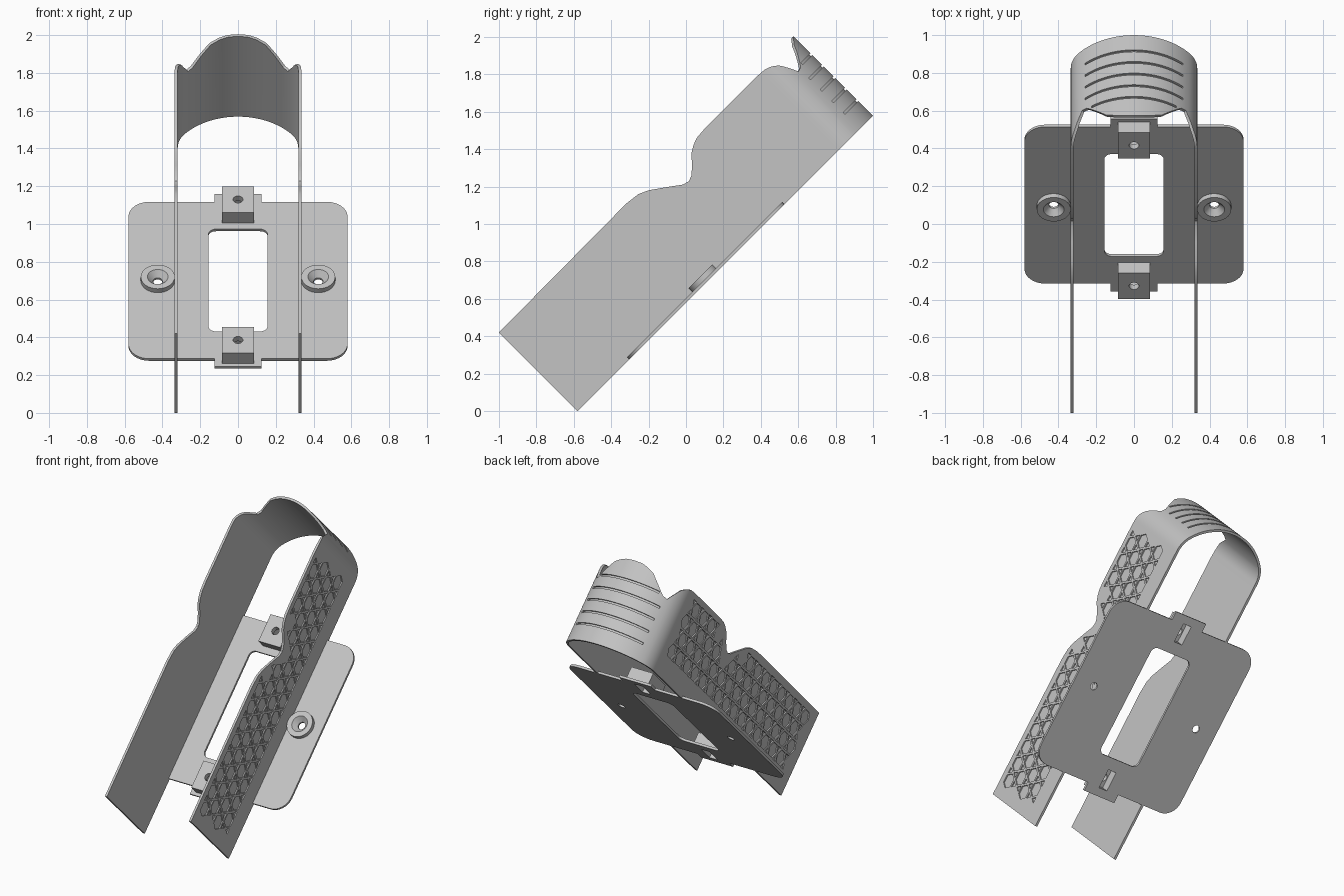
import bpy, bmesh, math
from mathutils import Matrix, Vector

cube = bpy.data.objects.get("Cube")
if cube:
    bpy.data.objects.remove(cube)

grey = bpy.data.materials.new("matte grey")
grey.use_nodes = True
GREY = (0.55, 0.55, 0.55, 1)
grey.diffuse_color = GREY
grey.node_tree.nodes["Principled BSDF"].inputs["Base Color"].default_value = GREY

# Parts are laid out flat as (x, along, up), then leaned back by 45 degrees
LEAN = Matrix.Translation((0, -0.58, 0)) @ Matrix.Rotation(math.radians(45), 4, 'X')
MID = 0.977       # middle of the mounting plate
HALF = 0.335      # outer half width of the holder
WALL = 0.016
RADIUS = 0.386    # curve of the end cap
HUB = 1.848       # centre of that curve


def finish(name, bm):
    bmesh.ops.recalc_face_normals(bm, faces=bm.faces)
    mesh = bpy.data.meshes.new(name)
    bm.to_mesh(mesh)
    bm.free()
    mesh.materials.append(grey)
    ob = bpy.data.objects.new(name, mesh)
    ob.matrix_world = LEAN
    bpy.context.collection.objects.link(ob)
    return ob


def prism(bm, outline, offset):
    low = [bm.verts.new(p) for p in outline]
    high = [bm.verts.new(Vector(p) + Vector(offset)) for p in outline]
    bm.faces.new(low)
    bm.faces.new(high)
    for i in range(len(low)):
        j = (i + 1) % len(low)
        bm.faces.new((low[i], low[j], high[j], high[i]))


def slab(bm, half_x, u0, u1, v0, v1, radius=0.0):
    """Rectangular slab with optional rounded corners."""
    if radius:
        pts = []
        for k, (cx, cu) in enumerate([(1, 1), (-1, 1), (-1, -1), (1, -1)]):
            mid_x = cx * (half_x - radius)
            mid_u = (u1 - radius) if cu > 0 else (u0 + radius)
            for s in range(9):
                a = math.pi / 2 * (k + s / 8)
                pts.append((mid_x + radius * math.cos(a), mid_u + radius * math.sin(a), v0))
    else:
        pts = [(half_x, u1, v0), (-half_x, u1, v0), (-half_x, u0, v0), (half_x, u0, v0)]
    prism(bm, pts, (0, 0, v1 - v0))


def cone(bm, x, u, v0, v1, r0, r1):
    bmesh.ops.create_cone(bm, cap_ends=True, segments=32, radius1=r0, radius2=r1,
                          depth=v1 - v0, matrix=Matrix.Translation((x, u, (v0 + v1) / 2)))


def cut(targets, bm):
    cutter = finish("cutter", bm)
    cutter.hide_render = True
    for ob in targets:
        mod = ob.modifiers.new("cut", 'BOOLEAN')
        mod.operation, mod.solver, mod.object = 'DIFFERENCE', 'EXACT', cutter
        bpy.context.view_layer.objects.active = ob
        bpy.ops.object.modifier_apply(modifier=mod.name)
    bpy.data.objects.remove(cutter)


def lerp(table, t):
    for (a, va), (b, vb) in zip(table, table[1:]):
        if t <= b:
            return va + (vb - va) * max(0, t - a) / (b - a)
    return table[-1][1]


# Upper edge height: along the side panels, and across the end cap
SIDE = [(0, .594), (.97, .6), (1.05, .59), (1.103, .566), (1.19, .505), (1.255, .457),
        (1.29, .448), (1.32, .459), (1.36, .494), (1.405, .544), (1.445, .568), (1.485, .582),
        (1.55, .587), (1.945, .587), (2.0, .583), (2.035, .57), (2.07, .544), (2.1, .49),
        (2.12, .447)]
CAP = [(0, .601), (.06, .598), (.1, .588), (.15, .566), (.2, .512), (.25, .455), (.28, .447)]

# Holder: one bent sheet forming both side panels and the curved end cap
half = [(HALF, u, v) for u, v in SIDE if u < 1.98]
for i in range(9):
    t = i / 8
    x = HALF * (1 - t * t) + 0.3 * t * t
    u = 1.985 * (1 - t) ** 2 + 2 * t * (1 - t) * 2.043 + 2.091 * t * t
    half.append((x, u, lerp(SIDE, u)))
for i in range(1, 25):
    x = 0.3 * (1 - i / 24)
    u = HUB + math.sqrt(RADIUS ** 2 - x * x)
    half.append((x, u, lerp(CAP, x) if x < .28 else lerp(SIDE, u)))
path = half + [(-x, u, v) for x, u, v in reversed(half[:-1])]

bm = bmesh.new()
rings = []
for i, (x, u, v) in enumerate(path):
    a, b = path[max(i - 1, 0)], path[min(i + 1, len(path) - 1)]
    along = Vector((b[0] - a[0], b[1] - a[1])).normalized()
    ix, iu = x - along.y * WALL, u + along.x * WALL
    rings.append([bm.verts.new(p) for p in
                  ((x, u, 0), (x, u, v), (ix, iu, v), (ix, iu, 0))])
for r, s in zip(rings, rings[1:]):
    for k in range(4):
        m = (k + 1) % 4
        bm.faces.new((r[k], r[m], s[m], s[k]))
bm.faces.new(rings[0])
bm.faces.new(rings[-1])
holder = finish("holder_shell", bm)

# Grip grooves across the outside of the end cap
bm = bmesh.new()
for row in range(5):
    v = 0.117 + 0.087 * row
    reach = 0.26 if row < 4 else 0.225
    span = math.asin(reach / RADIUS)
    angles = [span * (i / 12 - 1) for i in range(25)]
    outline = [(r * math.sin(a), HUB + r * math.cos(a), v - 0.007)
               for r, seq in ((RADIUS + .02, angles), (RADIUS - .01, angles[::-1]))
               for a in seq]
    prism(bm, outline, (0, 0, 0.014))
cut([holder], bm)

# Hexagon and triangle pockets on the outside of both panels
bm = bmesh.new()
STEP = 0.122
ROW = STEP * math.sqrt(3) / 2


def pocket(u, v, sides, radius, turn):
    pts = [(u + radius * math.cos(turn + math.tau * k / sides),
            v + radius * math.sin(turn + math.tau * k / sides)) for k in range(sides)]
    if any(q > lerp(SIDE, p) - 0.025 or not 0.05 < p < 1.97 for p, q in pts):
        return
    for side in (1, -1):
        prism(bm, [(side * (HALF - 0.008), p, q) for p, q in pts], (side * 0.03, 0, 0))


for row in range(4):
    for col in range(17):
        u = 0.07 + STEP * (col + 0.5 * (row % 2))
        v = 0.187 + ROW * row
        pocket(u, v, 6, 0.42 * STEP, 0)
        pocket(u + STEP / 2, v + ROW / 3, 3, 0.2 * STEP, -math.pi / 2)
        pocket(u + STEP / 2, v - ROW / 3, 3, 0.2 * STEP, math.pi / 2)
cut([holder], bm)

# Mounting plate with its window
bm = bmesh.new()
slab(bm, 0.58, MID - 0.587, MID + 0.587, 0, WALL, 0.11)
plate = finish("mounting_plate", bm)
bm = bmesh.new()
slab(bm, 0.157, MID - 0.383, MID + 0.383, -0.1, 0.1, 0.04)
cut([plate], bm)

# End tabs and clip blocks
blocks = []
for end, name in ((1, "upper"), (-1, "lower")):
    bm = bmesh.new()
    u0, u1 = sorted((MID + end * 0.55, MID + end * 0.645))
    slab(bm, 0.125, u0, u1, 0, WALL)
    blocks.append(finish(name + "_tab", bm))
    bm = bmesh.new()
    u0, u1 = sorted((MID + end * 0.43, MID + end * 0.623))
    slab(bm, 0.085, u0, u1, 0.002, 0.095)
    blocks.append(finish(name + "_clip_block", bm))

# Screw bosses
bosses = []
for side, name in ((1, "left"), (-1, "right")):
    bm = bmesh.new()
    cone(bm, side * 0.425, MID - 0.003, 0.002, 0.045, 0.09, 0.09)
    bosses.append(finish(name + "_screw_boss", bm))

# Pockets and holes through the clip blocks
for make in ("slot", "hole"):
    bm = bmesh.new()
    for end in (1, -1):
        u = MID + end * 0.526
        if make == "slot":
            slab(bm, 0.032, u - 0.065, u + 0.065, -0.05, 0.06)
        else:
            cone(bm, 0, u, -0.06, 0.15, 0.026, 0.026)
    cut([plate] + blocks, bm)

# Countersunk screw holes
for v0, v1, r0, r1 in ((-0.05, 0.1, 0.025, 0.025), (0.012, 0.055, 0.025, 0.064)):
    bm = bmesh.new()
    for side in (1, -1):
        cone(bm, side * 0.425, MID - 0.003, v0, v1, r0, r1)
    cut([plate] + bosses, bm)

# Smooth the curves, keep the edges crisp
bpy.ops.object.select_all(action='DESELECT')
for ob in [holder, plate] + blocks + bosses:
    ob.select_set(True)
bpy.context.view_layer.objects.active = holder
bpy.ops.object.shade_smooth_by_angle(angle=math.radians(30))
